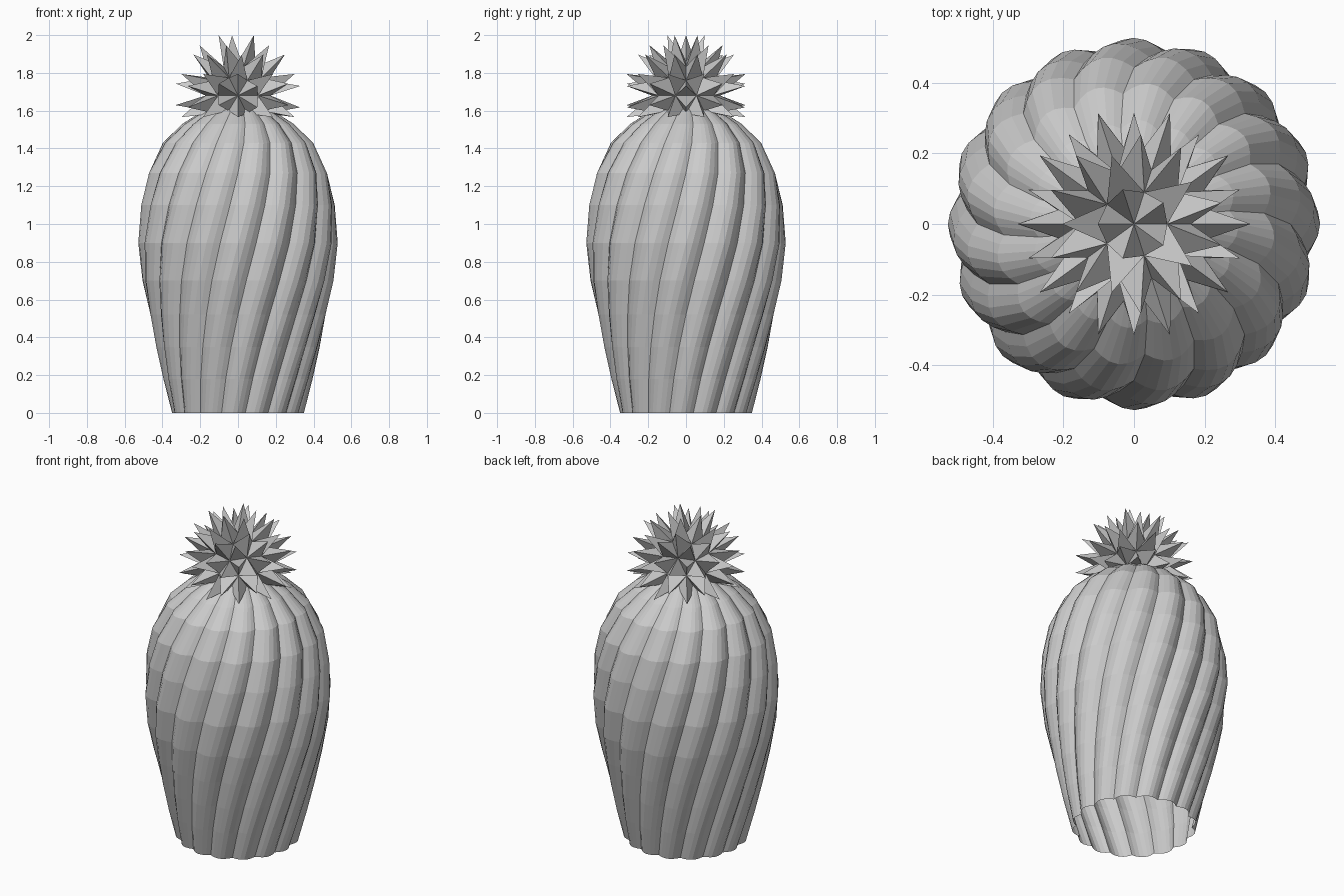
import bpy, bmesh
from math import sin, cos, radians, pi

if "Cube" in bpy.data.objects:
    bpy.data.objects.remove(bpy.data.objects["Cube"], do_unlink=True)

grey = bpy.data.materials.new("plain grey")
grey.use_nodes = True
color = (0.6, 0.6, 0.6, 1)
grey.diffuse_color = color
grey.node_tree.nodes["Principled BSDF"].inputs["Base Color"].default_value = color


def finish(bm, name):
    mesh = bpy.data.meshes.new(name)
    bm.to_mesh(mesh)
    bm.free()
    mesh.materials.append(grey)
    obj = bpy.data.objects.new(name, mesh)
    bpy.context.collection.objects.link(obj)
    return obj


# Ribbed body: scalloped rings, twisted as they rise, open underneath
PROFILE = [(0, .35), (.18, .395), (.35, .435), (.52, .472), (.7, .508),
           (.9, .528), (1.1, .515), (1.27, .48), (1.43, .40),
           (1.53, .295), (1.6, .185), (1.65, .07)]
LOBES, STEPS = 16, 6
TWIST = radians(30)      # per unit of height
GROOVE = 0.075           # groove depth as a share of the radius

bm = bmesh.new()
rings = []
for z, radius in PROFILE:
    ring = []
    for i in range(LOBES * STEPS):
        across = (i % STEPS) / STEPS
        r = radius * (1 - GROOVE * (1 - sin(pi * across)))
        a = 2 * pi * i / (LOBES * STEPS) + TWIST * (z - 1.27)
        ring.append(bm.verts.new((r * cos(a), r * sin(a), z)))
    rings.append(ring)
for low, high in zip(rings, rings[1:]):
    for i in range(len(low)):
        j = (i + 1) % len(low)
        bm.faces.new((low[i], low[j], high[j], high[i]))
bm.faces.new(rings[-1])
finish(bm, "ribbed_body")

# Spiky crown: each face of a faceted ball is drawn out into a spike
CENTRE, BALL, TIP = 1.68, 0.18, 0.335
bm = bmesh.new()
bmesh.ops.create_icosphere(bm, subdivisions=2, radius=BALL)
poked = bmesh.ops.poke(bm, faces=bm.faces[:])
for v in poked["verts"]:
    v.co = v.co.normalized() * TIP
crown = finish(bm, "spiky_crown")
crown.location.z = CENTRE
